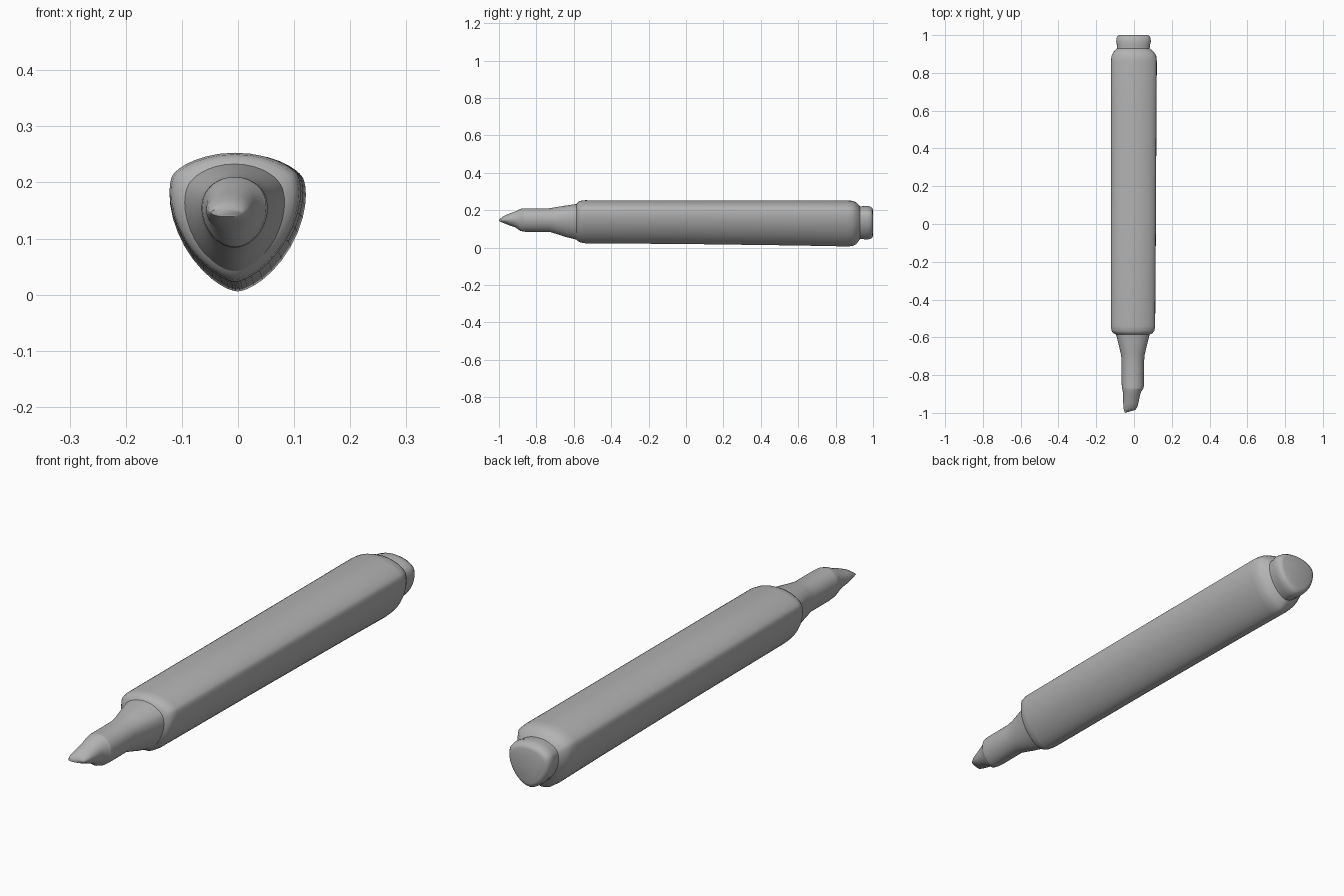
import bpy, bmesh, math

cube = bpy.data.objects.get("Cube")
if cube:
    bpy.data.objects.remove(cube, do_unlink=True)

grey = bpy.data.materials.new("mid_grey")
grey.use_nodes = True
colour = (0.45, 0.45, 0.45, 1)
grey.diffuse_color = colour
grey.node_tree.nodes["Principled BSDF"].inputs["Base Color"].default_value = colour

SIDES = 48


def ring_points(y, left, right, low, high, tri, skew=0):
    """Rounded triangle, point down, fitted to a box; tri sets how triangular it is."""
    points = []
    for i in range(SIDES):
        a = 2 * math.pi * i / SIDES
        reach = 1 + tri * math.sin(3 * a)
        slide = 3 * tri * math.cos(3 * a)
        u = reach * math.cos(a) - slide * math.sin(a)
        v = reach * math.sin(a) + slide * math.cos(a)
        x = (left + right) / 2 + u * (right - left) / 2
        z = low + (v + 1 + tri) / 2 * (high - low)
        points.append((x, y + skew * u, z))
    return points


def loft(name, stations, cap_start=False, cap_end=False):
    """Skin a row of cross-sections running from front to back."""
    bm = bmesh.new()
    rings = [[bm.verts.new(p) for p in ring_points(*s)] for s in stations]
    for a, b in zip(rings, rings[1:]):
        for i in range(SIDES):
            j = (i + 1) % SIDES
            bm.faces.new((a[i], a[j], b[j], b[i]))
    if cap_start:
        bm.faces.new(rings[0][::-1])
    if cap_end:
        bm.faces.new(rings[-1])
    # The loft runs along +y, so turn the faces outward
    bmesh.ops.reverse_faces(bm, faces=bm.faces[:])
    mesh = bpy.data.meshes.new(name)
    bm.to_mesh(mesh)
    bm.free()
    mesh.materials.append(grey)
    obj = bpy.data.objects.new(name, mesh)
    bpy.context.collection.objects.link(obj)
    for o in bpy.context.selected_objects:
        o.select_set(False)
    obj.select_set(True)
    bpy.context.view_layer.objects.active = obj
    bpy.ops.object.shade_smooth_by_angle(angle=math.radians(60))
    return obj


# Rings shared by neighbouring parts: y, left, right, low, high, tri, skew
nib_base = (-0.87, -0.063, 0.05, 0.085, 0.21, 0.03)
nose_base = (-0.585, -0.095, 0.083, 0.042, 0.233, 0.07)
plug_base = (0.93, -0.09, 0.083, 0.045, 0.22, 0.08)

# Chisel nib
loft("nib", [
    (-0.992, -0.048, 0.008, 0.139, 0.154, 0.0, 0.008),
    (-0.975, -0.054, 0.018, 0.131, 0.168, 0.0, 0.008),
    (-0.945, -0.057, 0.025, 0.119, 0.182, 0.0, 0.004),
    (-0.91, -0.057, 0.031, 0.107, 0.194, 0.02),
    (-0.888, -0.059, 0.038, 0.09, 0.206, 0.03),
    nib_base,
], cap_start=True)

# Straight neck flaring into a cone
loft("nose", [
    nib_base,
    (-0.85, -0.065, 0.053, 0.084, 0.21, 0.03),
    (-0.73, -0.065, 0.053, 0.084, 0.21, 0.03),
    (-0.69, -0.069, 0.057, 0.072, 0.217, 0.04),
    (-0.64, -0.081, 0.069, 0.056, 0.225, 0.06),
    nose_base,
])

# Rounded triangular barrel
loft("barrel", [
    nose_base,
    (-0.578, -0.11, 0.098, 0.034, 0.243, 0.085),
    (-0.565, -0.119, 0.108, 0.027, 0.25, 0.095),
    (-0.54, -0.122, 0.112, 0.023, 0.253, 0.1),
    (0.0, -0.121, 0.116, 0.019, 0.252, 0.1),
    (0.6, -0.121, 0.119, 0.011, 0.252, 0.1),
    (0.86, -0.122, 0.121, 0.006, 0.252, 0.1),
    (0.89, -0.119, 0.118, 0.008, 0.25, 0.1),
    (0.91, -0.109, 0.106, 0.018, 0.242, 0.095),
    (0.924, -0.096, 0.09, 0.036, 0.227, 0.09),
    plug_base,
])

# End plug
loft("end_plug", [
    plug_base,
    (0.945, -0.09, 0.084, 0.045, 0.221, 0.08),
    (0.965, -0.094, 0.089, 0.043, 0.223, 0.08),
    (0.985, -0.093, 0.088, 0.046, 0.219, 0.08),
    (0.996, -0.086, 0.081, 0.053, 0.212, 0.08),
    (1.0, -0.074, 0.069, 0.065, 0.2, 0.08),
], cap_end=True)
